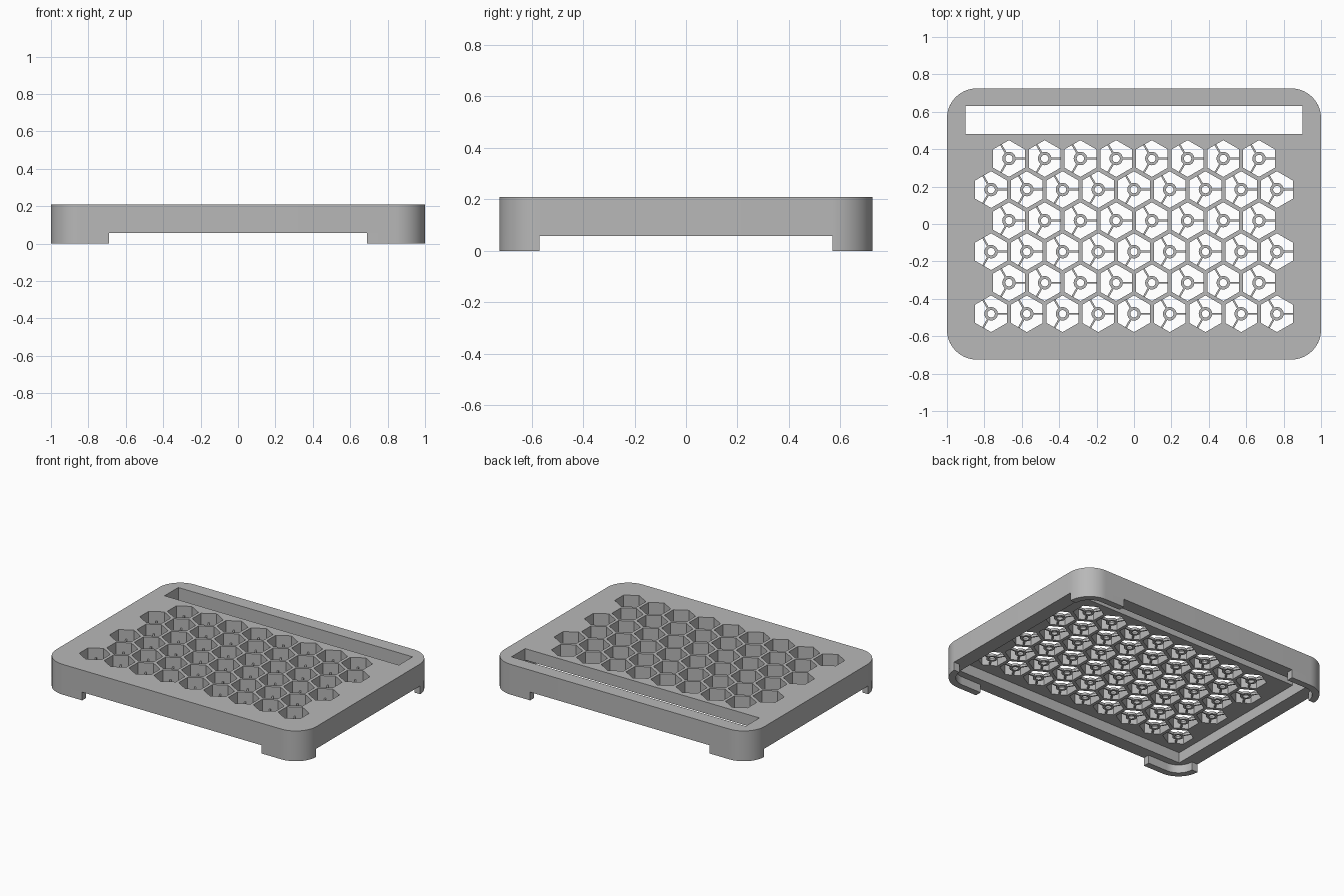
import bpy
import math
from math import cos, sin, pi

cube = bpy.data.objects.get("Cube")
if cube:
    bpy.data.objects.remove(cube, do_unlink=True)

grey = bpy.data.materials.new("plain grey")
grey.use_nodes = True
grey.diffuse_color = (0.48, 0.48, 0.48, 1)
grey.node_tree.nodes["Principled BSDF"].inputs["Base Color"].default_value = grey.diffuse_color

# Main dimensions
HALF_X, HALF_Y, RADIUS = 1.0, 0.725, 0.16
LEG_TOP, DECK_BOTTOM, TOP = 0.057, 0.13, 0.21
WALL = 0.045
CAVITY_X, CAVITY_Y = 0.9, 0.63
HEX_R, PITCH = 0.098, 0.191


def arc(cx, cy, r, start, end, steps):
    angles = [start + (end - start) * i / steps for i in range(steps + 1)]
    return [(cx + r * cos(a), cy + r * sin(a)) for a in angles]


def polygon(cx, cy, r, sides, turn=0.0):
    return arc(cx, cy, r, turn, turn + 2 * pi, sides)[:-1]


def rectangle(x0, x1, y0, y1):
    return [(x0, y0), (x1, y0), (x1, y1), (x0, y1)]


def rounded_outline():
    points = []
    for k, (sx, sy) in enumerate([(1, 1), (-1, 1), (-1, -1), (1, -1)]):
        points += arc(sx * (HALF_X - RADIUS), sy * (HALF_Y - RADIUS), RADIUS,
                      k * pi / 2, (k + 1) * pi / 2, 16)
    return points


def prism(name, loops, z0, z1):
    """Extrude flat outlines; loops nested inside others become holes."""
    curve = bpy.data.curves.new(name, 'CURVE')
    curve.dimensions = '2D'
    curve.fill_mode = 'BOTH'
    curve.extrude = (z1 - z0) / 2
    for loop in loops:
        spline = curve.splines.new('POLY')
        spline.points.add(len(loop) - 1)
        for point, (x, y) in zip(spline.points, loop):
            point.co = (x, y, 0, 1)
        spline.use_cyclic_u = True
    obj = bpy.data.objects.new(name, curve)
    bpy.context.collection.objects.link(obj)
    obj.location.z = (z0 + z1) / 2
    bpy.ops.object.select_all(action='DESELECT')
    obj.select_set(True)
    bpy.context.view_layer.objects.active = obj
    bpy.ops.object.convert(target='MESH')
    obj = bpy.context.object
    obj.name = name
    bpy.ops.object.mode_set(mode='EDIT')
    bpy.ops.mesh.select_all(action='SELECT')
    bpy.ops.mesh.remove_doubles(threshold=0.0001)
    bpy.ops.mesh.normals_make_consistent(inside=False)
    bpy.ops.object.mode_set(mode='OBJECT')
    obj.data.materials.clear()
    obj.data.materials.append(grey)
    bpy.ops.object.shade_smooth_by_angle(angle=math.radians(30))
    return obj


# Staggered grid of cells: rows of eight and nine
cells = []
for row in range(6):
    count = 8 + row % 2
    for col in range(count):
        cells.append(((col - (count - 1) / 2) * PITCH, 0.35 - row * 0.166))

# Deck with the long slot and the hexagonal openings
slot = rectangle(-CAVITY_X, CAVITY_X, 0.48, CAVITY_Y)
hexes = [polygon(x, y, HEX_R, 6, pi / 6) for x, y in cells]
prism("deck", [rounded_outline(), slot] + hexes, DECK_BOTTOM, TOP)

# Rim around the underside cavity
cavity = rectangle(-CAVITY_X, CAVITY_X, -CAVITY_Y, CAVITY_Y)
prism("rim", [rounded_outline(), cavity], LEG_TOP, DECK_BOTTOM)

# Thin curved corner legs
for sx, x_name in ((1, "left"), (-1, "right")):
    for sy, y_name in ((1, "back"), (-1, "front")):
        cx, cy = HALF_X - RADIUS, HALF_Y - RADIUS
        leg = [(HALF_X, 0.57)] + arc(cx, cy, RADIUS, 0.05, pi / 2, 16)
        leg += [(0.69, HALF_Y), (0.69, HALF_Y - WALL)]
        leg += arc(cx, cy, RADIUS - WALL, pi / 2, 0.05, 16)
        leg += [(HALF_X - WALL, 0.57)]
        prism(f"{y_name}_{x_name}_leg", [[(sx * x, sy * y) for x, y in leg]], 0, LEG_TOP)

# Ring in the middle of every cell
rings = []
for x, y in cells:
    rings += [polygon(x, y, 0.036, 24), polygon(x, y, 0.02, 24)]
prism("cell_rings", rings, DECK_BOTTOM, DECK_BOTTOM + 0.016)

# Three spokes from each ring to the cell walls
spokes = []
for x, y in cells:
    for k in range(3):
        c, s = cos(k * 2 * pi / 3), sin(k * 2 * pi / 3)
        bar = rectangle(0.035, HEX_R * cos(pi / 6), -0.005, 0.005)
        spokes.append([(x + u * c - v * s, y + u * s + v * c) for u, v in bar])
prism("cell_spokes", spokes, DECK_BOTTOM, DECK_BOTTOM + 0.016)
